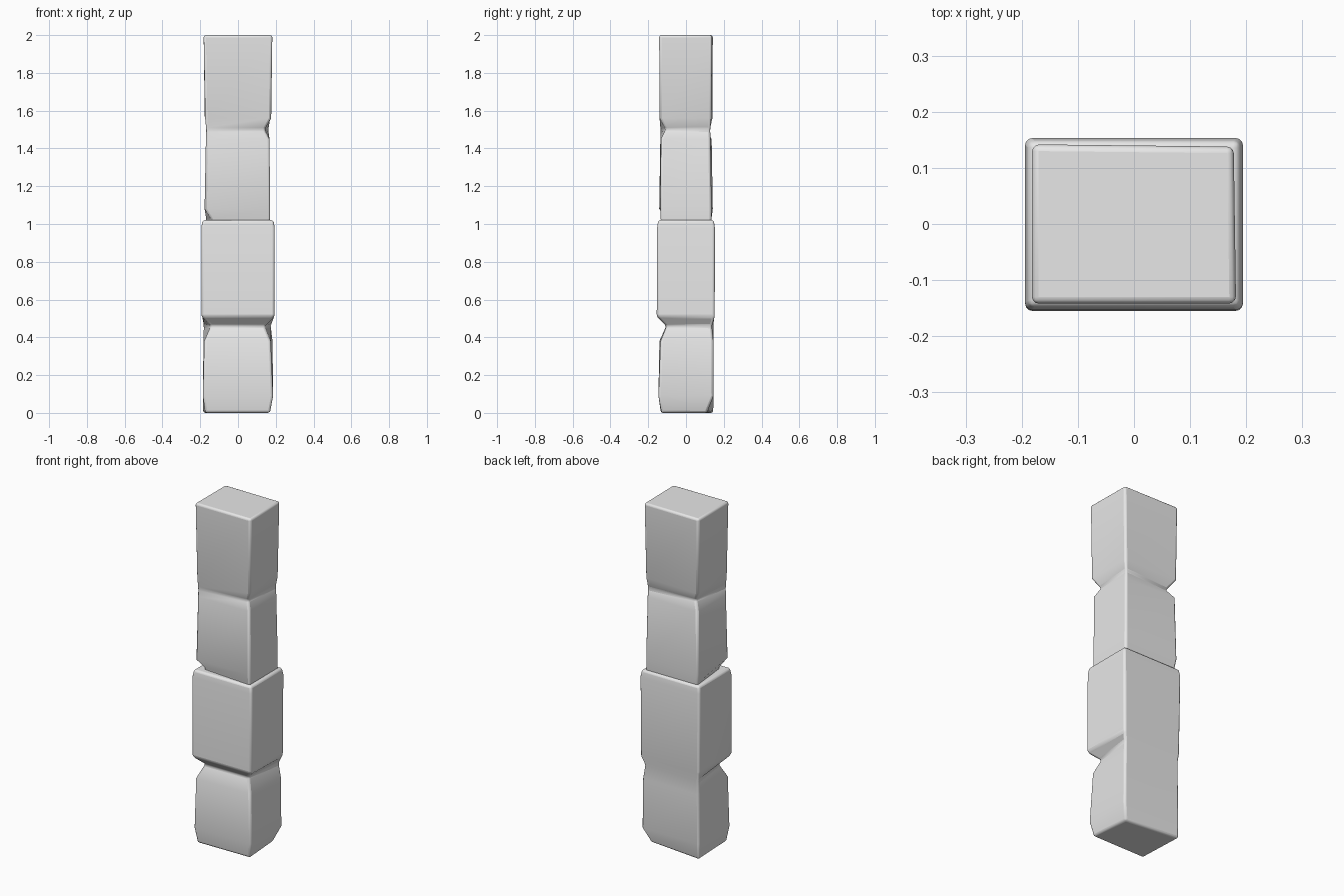
import bpy
import bmesh

cube = bpy.data.objects.get("Cube")
if cube:
    bpy.data.objects.remove(cube)

# Plain stone colour
stone = bpy.data.materials.new("pale_grey_stone")
stone.use_nodes = True
grey = (0.8, 0.8, 0.8, 1)
stone.diffuse_color = grey
stone.node_tree.nodes["Principled BSDF"].inputs["Base Color"].default_value = grey

# Corner order: front left side, front right side, back right side, back left side
CORNERS = [(-1, -1), (1, -1), (1, 1), (-1, 1)]


def stone_block(name, levels):
    """Loft a worn block; each level is (z, half x, half y, wear on each corner)."""
    bm = bmesh.new()
    rings = []
    for z, hx, hy, wear in levels:
        rings.append([bm.verts.new((sx * (hx - w), sy * (hy - w), z))
                      for (sx, sy), w in zip(CORNERS, wear)])
    bm.faces.new(list(reversed(rings[0])))
    bm.faces.new(rings[-1])
    for low, high in zip(rings, rings[1:]):
        for i in range(4):
            j = (i + 1) % 4
            bm.faces.new((low[i], low[j], high[j], high[i]))
    bmesh.ops.recalc_face_normals(bm, faces=bm.faces[:])
    mesh = bpy.data.meshes.new(name)
    bm.to_mesh(mesh)
    bm.free()
    mesh.materials.append(stone)
    block = bpy.data.objects.new(name, mesh)
    bpy.context.collection.objects.link(block)

    # Softened edges
    bevel = block.modifiers.new("worn_edges", "BEVEL")
    bevel.width = 0.012
    bevel.segments = 3
    bevel.limit_method = "ANGLE"
    bevel.angle_limit = 0.5
    bpy.context.view_layer.objects.active = block
    block.select_set(True)
    bpy.ops.object.shade_smooth_by_angle(angle=0.6)
    block.select_set(False)
    return block


NONE = (0, 0, 0, 0)

# Lower block: chipped foot, waist notch, wide upper half
stone_block("lower_block", [
    (0, .185, .145, (.012, .015, .035, 0)),
    (.09, .186, .146, (0, 0, 0, 0)),
    (.38, .183, .145, (.004, .01, 0, 0)),
    (.46, .183, .145, (.04, .042, .008, 0)),
    (.51, .194, .155, (0, 0, .003, .006)),
    (.98, .194, .153, NONE),
    (1.02, .192, .151, (.004, .004, .004, .004)),
])

# Upper block: narrow lower half, side notch, flared top
stone_block("upper_block", [
    (1.0, .173, .138, (.03, .005, .005, .005)),
    (1.03, .173, .138, (.028, .003, .003, .003)),
    (1.08, .173, .138, (-.004, .003, .003, -.004)),
    (1.45, .17, .136, (0, .003, .006, 0)),
    (1.5, .17, .137, (0, .03, .008, .035)),
    (1.56, .176, .14, (.002, 0, .006, 0)),
    (2.0, .182, .142, (0, 0, .004, 0)),
])
